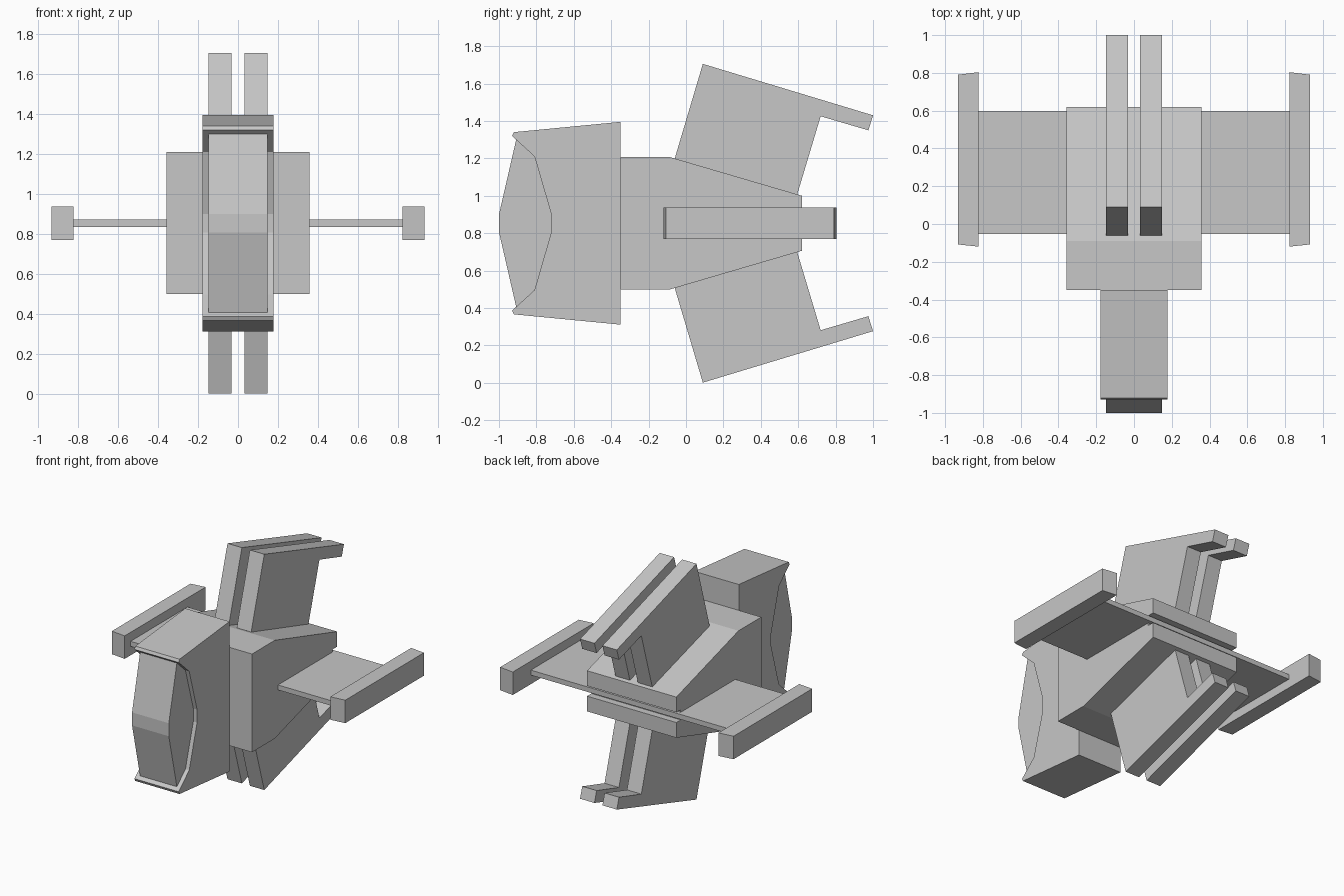
import bpy
import bmesh

cube = bpy.data.objects.get("Cube")
if cube:
    bpy.data.objects.remove(cube, do_unlink=True)

MID = 0.853  # height of the horizontal symmetry plane

grey = bpy.data.materials.new("hull grey")
grey.use_nodes = True
colour = (0.57, 0.57, 0.57, 1)
grey.diffuse_color = colour
grey.node_tree.nodes["Principled BSDF"].inputs["Base Color"].default_value = colour


def prism(name, outline, low, high, place):
    """Extrude a 2D outline from low to high; place maps (u, v, depth) to x, y, z."""
    bm = bmesh.new()
    rings = [[bm.verts.new(place(u, v, d)) for u, v in outline] for d in (low, high)]
    bm.faces.new(rings[0])
    bm.faces.new(rings[1][::-1])
    n = len(outline)
    for i in range(n):
        j = (i + 1) % n
        bm.faces.new((rings[0][i], rings[1][i], rings[1][j], rings[0][j]))
    bmesh.ops.recalc_face_normals(bm, faces=bm.faces)
    mesh = bpy.data.meshes.new(name)
    bm.to_mesh(mesh)
    bm.free()
    mesh.materials.append(grey)
    obj = bpy.data.objects.new(name, mesh)
    bpy.context.collection.objects.link(obj)
    return obj


def side_profile(name, outline, low, high):
    return prism(name, outline, low, high, lambda y, z, x: (x, y, z))


def plan_profile(name, outline, low, high):
    return prism(name, outline, low, high, lambda x, y, z: (x, y, z))


def flip(points):
    """Reflect a side outline about the middle height."""
    return [(y, 2 * MID - z) for y, z in reversed(points)]


# Wedge hull with a slot across the stern
upper = [(-0.35, 1.208), (-0.09, 1.208), (0.62, 1.0), (0.62, 0.89), (0.57, 0.89)]
side_profile("hull", upper + flip(upper), -0.357, 0.357)

# Cockpit block with a hollowed front edge
upper = [(-0.72, 0.9), (-0.81, 1.21), (-0.93, 1.32), (-0.92, 1.34), (-0.35, 1.395)]
side_profile("cockpit_block", upper + flip(upper), -0.177, 0.177)

# Faceted canopy bulging out of the block
upper = [(-1.0, 0.9), (-0.908, 1.3), (-0.6, 1.3)]
side_profile("canopy", upper + flip(upper), -0.147, 0.147)

# Twin hooked fins above and below
fin = [(0.1, 1.1), (-0.06, 1.2), (0.09, 1.705), (1.0, 1.43),
       (0.975, 1.35), (0.72, 1.425), (0.595, 1.008), (0.5, 0.95)]
for side, sign in (("left", 1), ("right", -1)):
    inner, outer = sorted((sign * 0.032, sign * 0.147))
    side_profile("upper_fin_" + side, fin, inner, outer)
    side_profile("lower_fin_" + side, flip(fin), inner, outer)

# Flat wing passing through the hull
wing = [(-0.83, -0.053), (0.83, -0.053), (0.83, 0.598), (-0.83, 0.598)]
plan_profile("wing", wing, MID - 0.018, MID + 0.018)

# Wingtip rails with slanted ends
rail = [(0.822, -0.12), (0.933, -0.108), (0.933, 0.79), (0.822, 0.804)]
for side, sign in (("left", 1), ("right", -1)):
    plan_profile("wingtip_rail_" + side, [(sign * x, y) for x, y in rail],
                 MID - 0.083, MID + 0.083)
